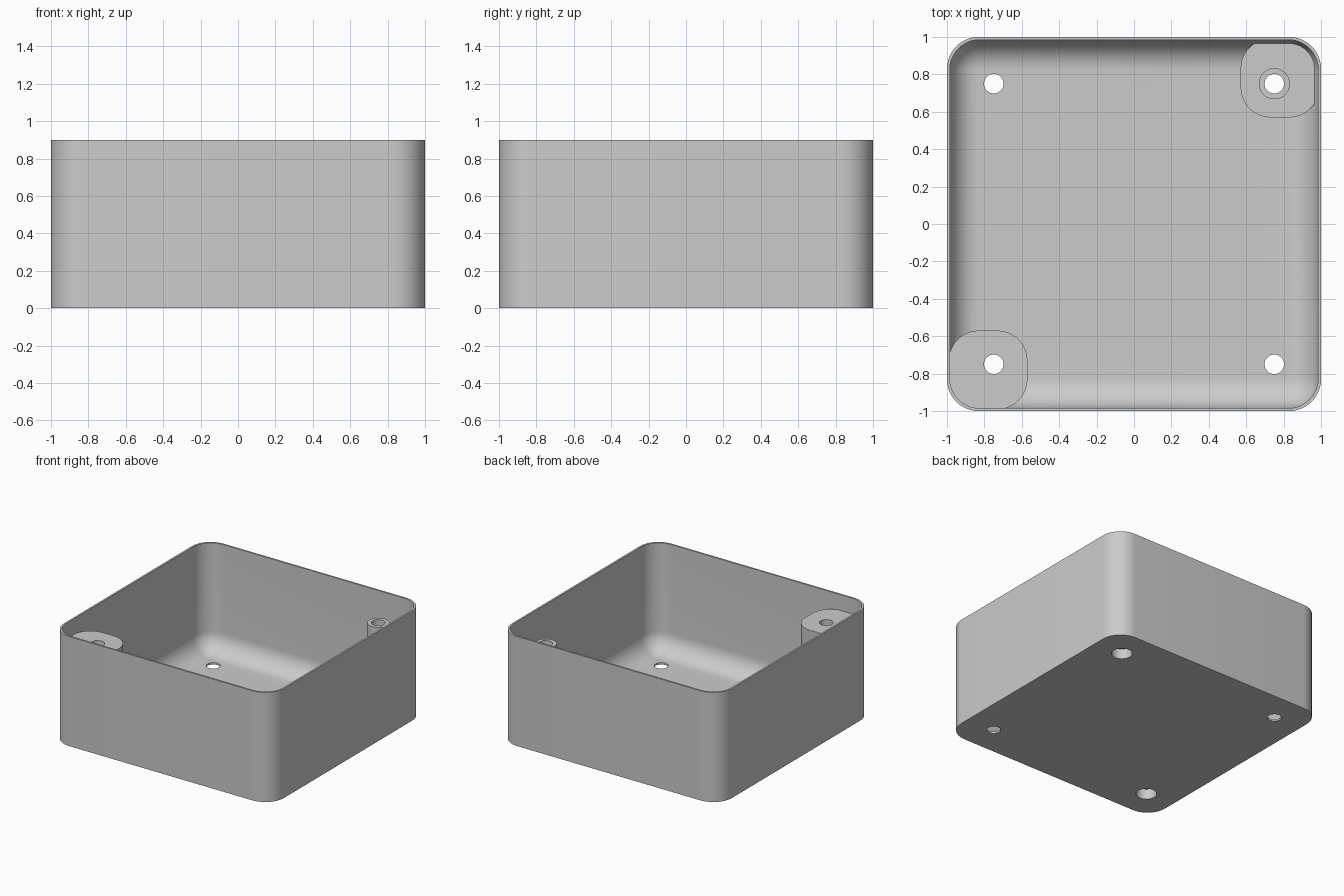
import bpy, bmesh
from math import sin, cos, pi, radians

if "Cube" in bpy.data.objects:
    bpy.data.objects.remove(bpy.data.objects["Cube"])

HEIGHT, WALL, CORNER, FILLET = 0.9, 0.015, 0.17, 0.16
BOSS_TOP, PLATE_TOP, HOLE = 0.77, 0.1, 0.75

grey = bpy.data.materials.new("plain grey")
grey.use_nodes = True
colour = (0.6, 0.6, 0.6, 1)
grey.diffuse_color = colour
grey.node_tree.nodes["Principled BSDF"].inputs["Base Color"].default_value = colour


def rounded_square(half, radius, z, centre=0.0, steps=12):
    """Outline of a square with rounded corners."""
    points = []
    for quarter in range(4):
        mid = (quarter + 0.5) * pi / 2
        sx = 1 if cos(mid) > 0 else -1
        sy = 1 if sin(mid) > 0 else -1
        for i in range(steps + 1):
            a = (quarter + i / steps) * pi / 2
            points.append((centre + sx * (half - radius) + radius * cos(a),
                           centre + sy * (half - radius) + radius * sin(a), z))
    return points


def circle(x, y, radius, z, sides=48):
    return [(x + radius * cos(2 * pi * i / sides),
             y + radius * sin(2 * pi * i / sides), z) for i in range(sides)]


def loft(name, outlines):
    """Solid through stacked outlines, capped at both ends."""
    bm = bmesh.new()
    rings = [[bm.verts.new(p) for p in outline] for outline in outlines]
    for low, high in zip(rings, rings[1:]):
        n = len(low)
        for i in range(n):
            j = (i + 1) % n
            bm.faces.new((low[i], low[j], high[j], high[i]))
    bm.faces.new(rings[0][::-1])
    bm.faces.new(rings[-1])
    mesh = bpy.data.meshes.new(name)
    bm.to_mesh(mesh)
    bm.free()
    mesh.materials.append(grey)
    obj = bpy.data.objects.new(name, mesh)
    bpy.context.collection.objects.link(obj)
    return obj


def combine(target, tool, operation):
    """Apply a boolean and remove the tool."""
    tool.hide_render = True
    mod = target.modifiers.new("boolean", 'BOOLEAN')
    mod.operation, mod.solver, mod.object = operation, 'EXACT', tool
    bpy.context.view_layer.objects.active = target
    bpy.ops.object.modifier_apply(modifier=mod.name)
    bpy.data.objects.remove(tool)


# Outer box, straight sides and rounded upright corners
box = loft("enclosure_box", [rounded_square(1, CORNER, z) for z in (0, HEIGHT)])

# Cavity with a rounded transition from floor to walls
inner = 1 - WALL
outlines = []
for i in range(13):
    t = max(i / 12 * pi / 2, 0.02)
    outlines.append(rounded_square(inner - FILLET * (1 - sin(t)), FILLET * sin(t),
                                   WALL + FILLET * (1 - cos(t))))
outlines.append(rounded_square(inner, FILLET, HEIGHT + 0.1))
combine(box, loft("cavity_cutter", outlines), 'DIFFERENCE')

# Tall corner pillar and low corner plate
for name, side, top in (("pillar", -1, BOSS_TOP), ("plate", 1, PLATE_TOP)):
    block = loft(name, [rounded_square(0.21, 0.16, z, side * 0.78)
                        for z in (0.006, top)])
    combine(box, block, 'UNION')

# Slim screw tube standing on the plate
tube = loft("screw_tube", [circle(HOLE, HOLE, 0.083, z) for z in (0.092, BOSS_TOP)])
combine(box, tube, 'UNION')

# Through holes in all corners, with screw head recesses under the bosses
for sx in (-1, 1):
    for sy in (-1, 1):
        x, y = sx * HOLE, sy * HOLE
        cutter = loft("hole_cutter", [circle(x, y, 0.052, z) for z in (-0.1, 1)])
        combine(box, cutter, 'DIFFERENCE')
        if sx == sy:
            recess = loft("recess_cutter", [circle(x, y, 0.078, z) for z in (-0.1, 0.085)])
            combine(box, recess, 'DIFFERENCE')

# Smooth the curved surfaces, keep real edges crisp
bpy.ops.object.select_all(action='DESELECT')
box.select_set(True)
bpy.context.view_layer.objects.active = box
bpy.ops.object.shade_smooth_by_angle(angle=radians(30))
